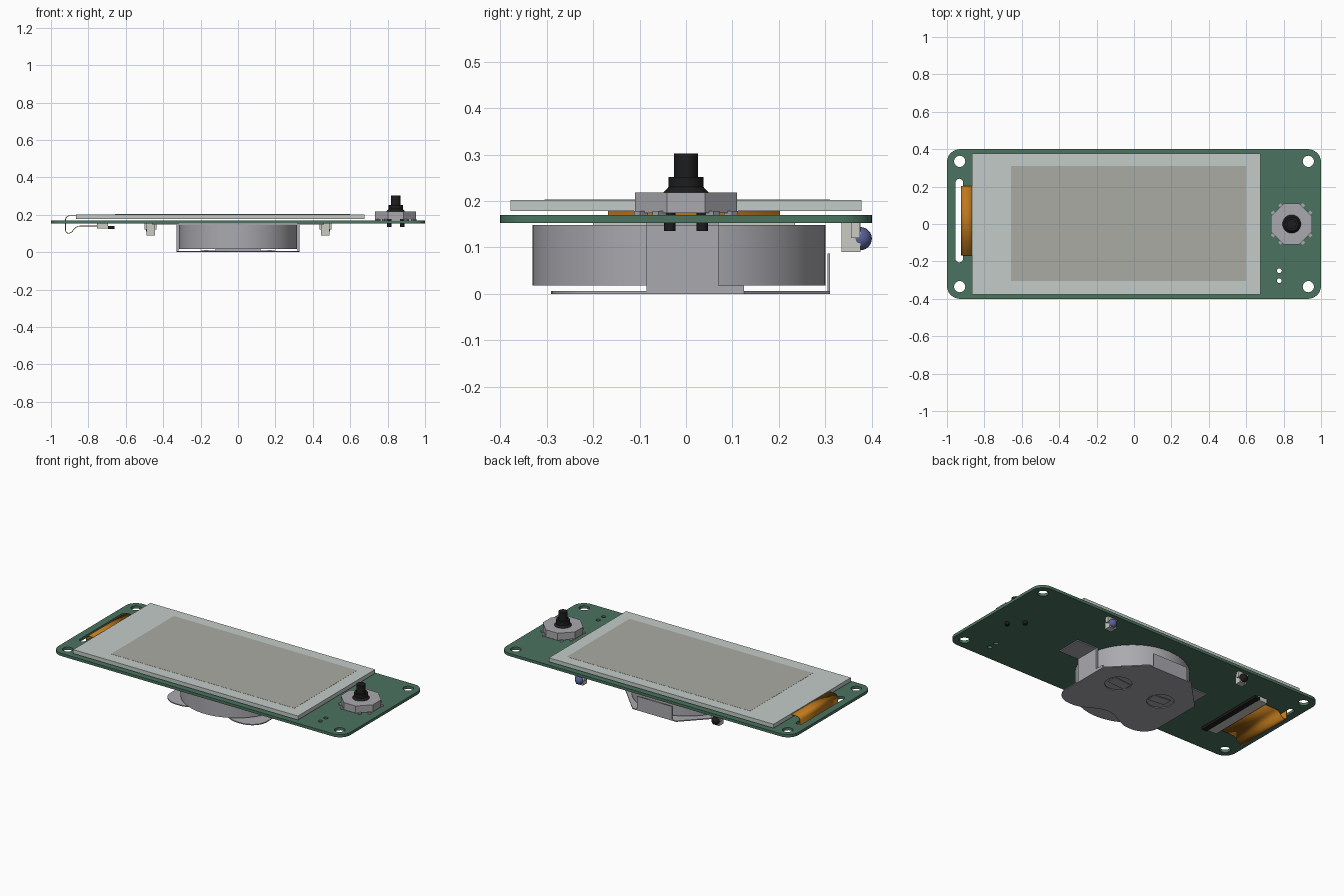
import bpy, math
from math import pi, cos, sin

if "Cube" in bpy.data.objects:
    bpy.data.objects.remove(bpy.data.objects["Cube"])


def mat(name, r, g, b):
    m = bpy.data.materials.new(name)
    m.diffuse_color = (r, g, b, 1)
    m.use_nodes = True
    m.node_tree.nodes["Principled BSDF"].inputs["Base Color"].default_value = m.diffuse_color
    return m


GREEN = mat("board_green", .07, .17, .115)
GLASS = mat("panel_grey", .54, .6, .58)
INK = mat("screen_area", .41, .41, .37)
ORANGE = mat("flex_orange", .52, .19, .012)
BLACK = mat("black", .012, .012, .012)
WHITE = mat("off_white", .6, .6, .56)
BLUE = mat("lens_blue", .1, .12, .32)
METAL = mat("metal", .4, .4, .43)


def finish(o, name, m, smooth=True):
    o.name = name
    if m:
        o.data.materials.append(m)
    if smooth:
        bpy.ops.object.select_all(action='DESELECT')
        o.select_set(True)
        bpy.context.view_layer.objects.active = o
        bpy.ops.object.shade_smooth_by_angle(angle=math.radians(30))
    return o


def box(name, x0, x1, y0, y1, z0, z1, m=None):
    bpy.ops.mesh.primitive_cube_add(size=1, location=((x0 + x1) / 2, (y0 + y1) / 2, (z0 + z1) / 2))
    o = bpy.context.object
    o.scale = (x1 - x0, y1 - y0, z1 - z0)
    return finish(o, name, m, False)


def cone(name, x, y, z0, z1, r0, r1, m=None, n=48):
    bpy.ops.mesh.primitive_cone_add(vertices=n, radius1=r0, radius2=r1, depth=z1 - z0,
                                    location=(x, y, (z0 + z1) / 2))
    return finish(bpy.context.object, name, m)


def arc(cx, cy, rx, ry, a0, a1, n=10):
    return [(cx + rx * cos(a0 + (a1 - a0) * i / n), cy + ry * sin(a0 + (a1 - a0) * i / n))
            for i in range(n + 1)]


def circle(cx, cy, r, n=24):
    return arc(cx, cy, r, r, 0, 2 * pi, n)[:-1]


def plate(name, loops, z0, z1, m=None):
    """Flat plate: first loop is the outline, the rest are holes."""
    c = bpy.data.curves.new(name, 'CURVE')
    c.dimensions, c.fill_mode, c.extrude = '2D', 'BOTH', (z1 - z0) / 2
    for pts in loops:
        s = c.splines.new('POLY')
        s.points.add(len(pts) - 1)
        for p, (x, y) in zip(s.points, pts):
            p.co = (x, y, 0, 1)
        s.use_cyclic_u = True
    o = bpy.data.objects.new(name, c)
    o.location.z = (z0 + z1) / 2
    bpy.context.collection.objects.link(o)
    bpy.ops.object.select_all(action='DESELECT')
    o.select_set(True)
    bpy.context.view_layer.objects.active = o
    bpy.ops.object.convert(target='MESH')
    return finish(bpy.context.object, name, m)


# circuit board with mounting holes, cable slot and two small holes
R = .07
outline = []
for k, (sx, sy) in enumerate([(1, 1), (-1, 1), (-1, -1), (1, -1)]):
    outline += arc(sx * (1 - R), sy * (.4 - R), R, R, k * pi / 2, (k + 1) * pi / 2)
holes = [circle(sx * .932, sy * .335, .03) for sx in (1, -1) for sy in (1, -1)]
holes.append(arc(-.934, .222, .02, .02, 0, pi) + arc(-.934, -.185, .02, .02, pi, 2 * pi))
holes += [circle(.777, y, .013, 16) for y in (-.25, -.303)]
plate("circuit_board", [outline] + holes, .153, .17, GREEN)

# display panel and its active area
box("display_panel", -.865, .675, -.378, .378, .178, .2025, GLASS)
box("display_active_area", -.657, .6, -.305, .31, .2, .2033, INK)

# flex cable folded through the slot
prof = [(-.86, .195)]
prof += arc(-.9, .173, .022, .022, pi / 2, pi, 8)
prof += arc(-.905, .118, .017, .017, pi, 1.6 * pi, 8)
prof += [(-.889, .108), (-.878, .121), (-.868, .132), (-.855, .138), (-.84, .14), (-.74, .14)]
ys = (-.168, .202)
n = len(prof)
me = bpy.data.meshes.new("flex_cable")
me.from_pydata([(x, y, z) for y in ys for x, z in prof], [],
               [(i, i + 1, n + i + 1, n + i) for i in range(n - 1)])
cable = bpy.data.objects.new("flex_cable", me)
bpy.context.collection.objects.link(cable)
sol = cable.modifiers.new("thickness", 'SOLIDIFY')
sol.thickness, sol.offset = .004, 0
finish(cable, "flex_cable", ORANGE)

# cable connector under the board
box("connector_body", -.755, -.695, -.2, .235, .127, .153, WHITE)
box("connector_latch", -.695, -.66, -.21, .245, .125, .14, BLACK)

# coin cell
cone("coin_cell", 0, -.015, .018, .148, .315, .315, METAL, 96)

# battery clip: wavy base plate with two round cut-outs
half = [(.2 * i / 12, -.255 + .035 * cos(pi * i / 12)) for i in range(13)]
half += arc(.22, -.19, .11, .1, -pi / 2, 0)[1:]
half += [(.33, .125), (.15, .31)]
clip = half + [(-x, y) for x, y in reversed(half[1:])]
plate("clip_base", [clip] + [circle(s * .15, .045, .075) for s in (1, -1)], 0, .006, METAL)
box("clip_stop", -.12, .12, .304, .31, 0, .087, METAL)
for s, side in ((1, "right"), (-1, "left")):
    def sbox(name, a, b, *r):
        return box(f"{name}_{side}", min(s * a, s * b), max(s * a, s * b), *r)

    sbox("clip_wall", .318, .33, -.085, .07, 0, .15, METAL)
    sbox("clip_lip", .32, .33, .07, .125, 0, .018, METAL)
    sbox("clip_foot", .318, .46, -.085, .07, .147, .1535, METAL)
    # spring tongue inside the round cut-out
    t = sbox("clip_tongue", .085, .2, .015, .075, .005, .009, METAL)
    t.rotation_euler.y = -s * .07

    # side-facing infrared part: body, shoulders, lens
    sbox("sensor_body", .445, .49, .335, .375, .09, .153, WHITE)
    sbox("sensor_shoulder", .435, .5, .355, .374, .12, .153, WHITE)
    bpy.ops.mesh.primitive_uv_sphere_add(segments=24, ring_count=12, radius=.025,
                                         location=(s * .4675, .375, .119))
    finish(bpy.context.object, f"sensor_lens_{side}", BLUE if s > 0 else BLACK)

# joystick: octagonal base, solder tabs, stick and locating pins
JX = .843
f, w = .041, .11
octo = [(JX + x, y) for x, y in [(w, -f), (w, f), (f, w), (-f, w), (-w, f), (-w, -f), (-f, -w), (f, -w)]]
plate("joystick_base", [octo], .174, .218, METAL)
for k in range(4):
    a = pi / 4 + k * pi / 2
    for t in (-.028, .028):
        d = .109
        o = box("joystick_tab", -.012, .012, -.009, .009, .17, .178, METAL)
        o.location.x = JX + d * cos(a) - t * sin(a)
        o.location.y = d * sin(a) + t * cos(a)
        o.rotation_euler.z = a
cone("joystick_skirt", JX, 0, .217, .232, .05, .036, BLACK)
cone("joystick_collar", JX, 0, .226, .252, .038, .038, BLACK)
cone("joystick_stick", JX, 0, .25, .302, .026, .026, BLACK)
for s in (1, -1):
    cone("joystick_pin", JX + s * .035, -s * .035, .135, .176, .012, .012, BLACK, 24)
